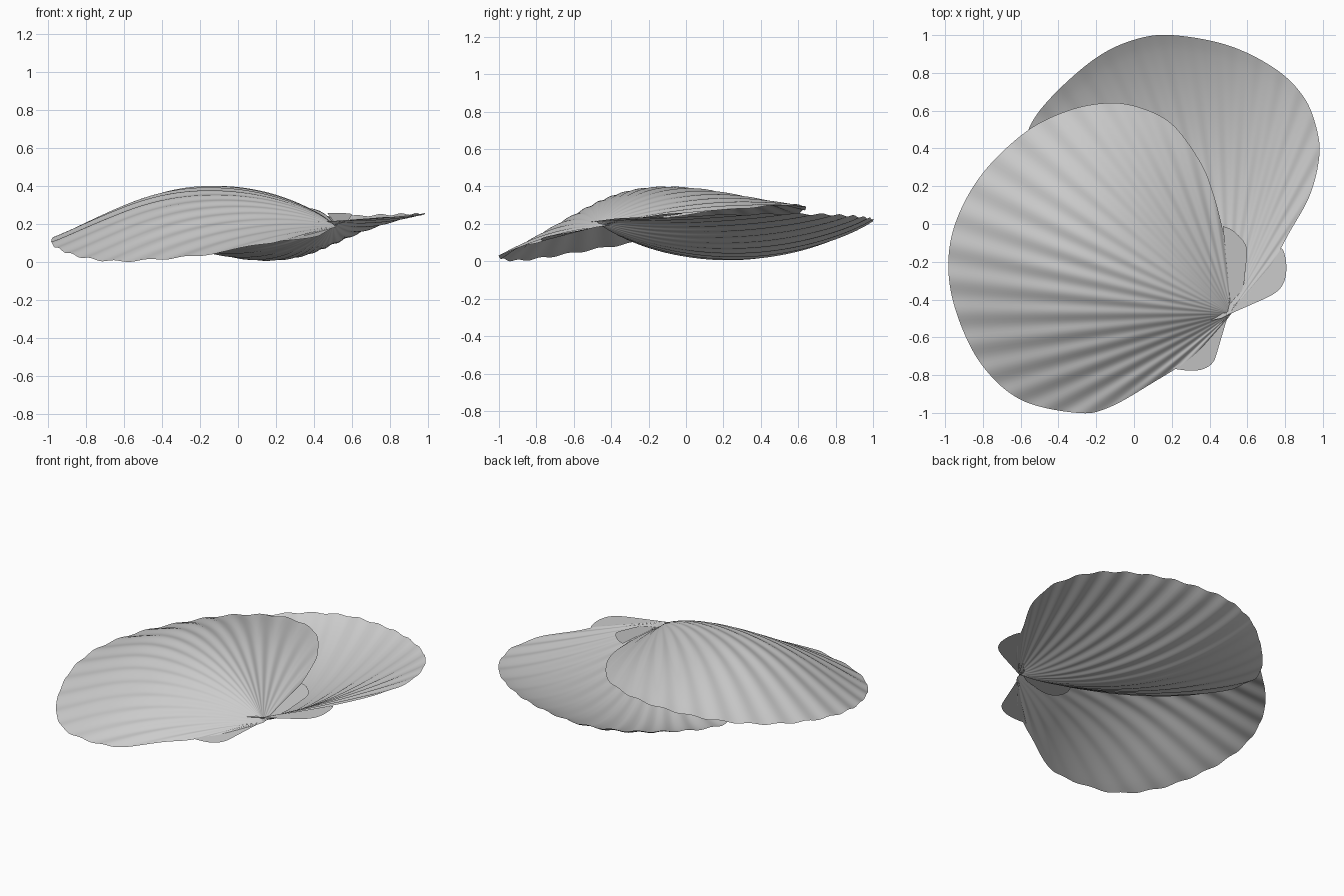
import bpy, math
from mathutils import Vector

if "Cube" in bpy.data.objects:
    bpy.data.objects.remove(bpy.data.objects["Cube"])


def spline(pts, n):
    """Smooth open curve through the 2D points, n samples per span."""
    p = [Vector(q) for q in pts]
    p = [2 * p[0] - p[1]] + p + [2 * p[-1] - p[-2]]
    out = []
    for i in range(1, len(p) - 2):
        a, b, c, d = p[i - 1:i + 3]
        for k in range(n):
            t = k / n
            out.append(0.5 * (2 * b + (c - a) * t + (2 * a - 5 * b + 4 * c - d) * t ** 2
                              + (3 * b - a - 3 * c + d) * t ** 3))
    return out + [p[-2]]


def make(name, verts, faces):
    me = bpy.data.meshes.new(name)
    me.from_pydata(verts, [], faces)
    me.validate()
    ob = bpy.data.objects.new(name, me)
    bpy.context.collection.objects.link(ob)
    me.shade_smooth()
    return ob


def valve(name, hub, outline, plane, height, skew=1.0, outer=0.85, ribs=22, rows=40):
    """Ribbed fan swept from the hinge point to the outline."""
    hub = Vector(hub)
    rim = spline(outline, 14)
    ang = [math.atan2(*((q - hub).yx)) % (2 * math.pi) for q in rim]
    a0, a1 = ang[0], ang[-1]
    verts, faces = [(*hub, plane(*hub))], []
    n = len(rim)
    for r in range(1, rows + 1):
        t = (r / rows) ** 1.2
        for q, a in zip(rim, ang):
            s = min(1, max(0, (a - a0) / (a1 - a0)))
            u = 2 * s ** skew - 1
            p = hub.lerp(q, t)
            dome = (4 * t * (1 - t)) ** (0.85 if t < 0.5 else outer)
            dome *= max(0, 1 - u * u) ** 2.5
            rib = 0.005 * min(1, 1.6 * t) * (1 - u ** 8) * math.cos(2 * math.pi * ribs * s)
            verts.append((p.x, p.y, plane(p.x, p.y) + height * dome + rib))
    for i in range(n - 1):
        faces.append((0, 1 + i, 2 + i))
        for r in range(rows - 1):
            b = 1 + r * n + i
            faces.append((b, b + n, b + n + 1, b + 1))
    return make(name, verts, faces)


def ear(name, pts, plane, lift=0.0):
    """Small wing beside the hinge, fanned from its first point."""
    edge = spline(pts[1:], 6)
    verts = [(x, y, plane(x, y) + lift) for x, y in [pts[0]] + [tuple(q) for q in edge]]
    return make(name, verts, [(0, i, i + 1) for i in range(1, len(verts) - 1)])


def up(x, y):
    return 0.2 + 0.1 * x + 0.149 * y + 0.25 * max(0, -x - 0.6) ** 2


def low(x, y):
    return 0.195 + 0.05 * x + 0.015 * y


# Upper valve, domed upwards
upper = valve("upper_shell", (0.515, -0.475), [
    (0.53, -0.3), (0.475, -0.05), (0.42, 0.16), (0.35, 0.33), (0.2, 0.53), (0.02, 0.62),
    (-0.15, 0.64), (-0.35, 0.6), (-0.57, 0.49), (-0.8, 0.27), (-0.94, 0.02), (-0.983, -0.22),
    (-0.94, -0.47), (-0.81, -0.74), (-0.6, -0.93), (-0.3, -1.0), (-0.13, -0.97), (0.1, -0.84),
    (0.3, -0.71), (0.46, -0.55)], up, 0.235, 1.03, 1.08)

# Lower valve, domed downwards
lower = valve("lower_shell", (0.5, -0.48), [
    (0.6, -0.38), (0.73, -0.21), (0.82, -0.05), (0.93, 0.15), (0.98, 0.35), (0.968, 0.5),
    (0.9, 0.67), (0.75, 0.82), (0.5, 0.945), (0.2, 1.0), (0.0, 0.975), (-0.2, 0.88),
    (-0.42, 0.69), (-0.55, 0.52), (-0.575, 0.36), (-0.47, 0.11), (-0.17, -0.16),
    (0.13, -0.36), (0.38, -0.46)], low, -0.2, 1.15, 0.9)

# Hinge ears
ears = [
    ear("upper_ear_right", [(0.515, -0.44), (0.525, -0.44), (0.575, -0.34), (0.59, -0.24),
                            (0.595, -0.12), (0.53, -0.04), (0.47, -0.01)], up, 0.008),
    ear("upper_ear_left", [(0.49, -0.51), (0.2, -0.765), (0.28, -0.775), (0.36, -0.77),
                           (0.42, -0.73), (0.45, -0.64), (0.48, -0.53)], up),
    ear("lower_ear_right", [(0.5, -0.48), (0.56, -0.44), (0.67, -0.405), (0.76, -0.355),
                            (0.8, -0.29), (0.805, -0.2), (0.78, -0.13), (0.73, -0.21)], low),
    ear("lower_ear_left", [(0.5, -0.48), (0.17, -0.38), (0.15, -0.45), (0.18, -0.52),
                           (0.26, -0.54), (0.36, -0.52), (0.46, -0.5)], low)]

# Rest the model on the ground
parts = [upper, lower] + ears
zmin = min(v.co.z for o in parts for v in o.data.vertices)
for o in parts:
    o.location.z = -zmin
